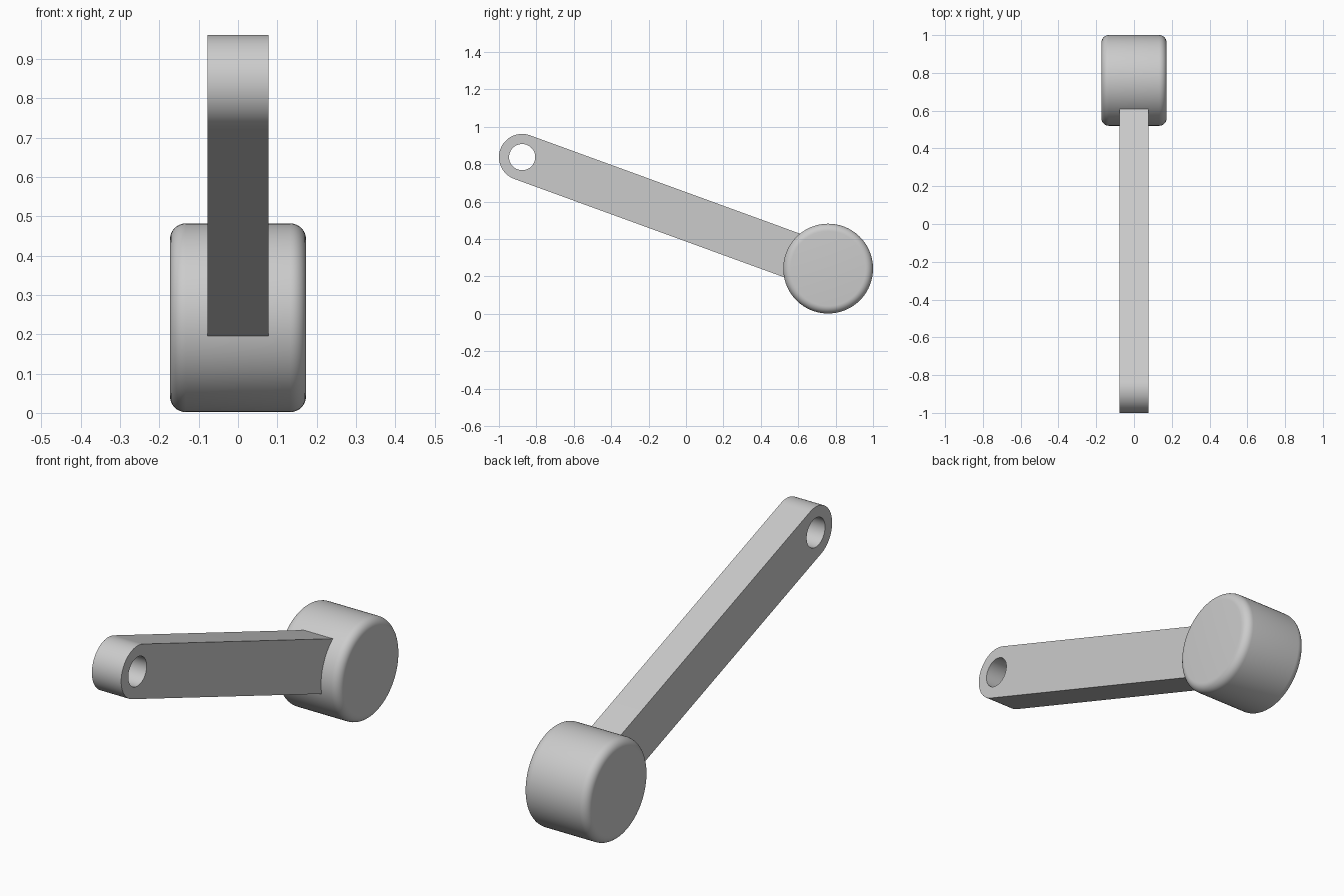
import bpy, bmesh
from math import sin, cos, pi, radians, hypot, atan2
from mathutils import Matrix

cube = bpy.data.objects.get("Cube")
if cube:
    bpy.data.objects.remove(cube, do_unlink=True)

# Key dimensions: (y, z) of the pivot eye and the weight
EYE = (-0.876, 0.838)
DRUM = (0.76, 0.242)
EYE_R, HOLE_R, ARM_HALF = 0.124, 0.07, 0.078
DRUM_R, DRUM_HALF, FILLET = 0.24, 0.173, 0.04

grey = bpy.data.materials.new("plain_grey")
grey.use_nodes = True
colour = (0.6, 0.6, 0.6, 1)
grey.diffuse_color = colour
grey.node_tree.nodes["Principled BSDF"].inputs["Base Color"].default_value = colour


def finish(obj):
    obj.data.materials.append(grey)
    bpy.ops.object.select_all(action="DESELECT")
    obj.select_set(True)
    bpy.context.view_layer.objects.active = obj
    bpy.ops.object.shade_smooth_by_angle(angle=radians(30))


def add_object(name, bm):
    bmesh.ops.recalc_face_normals(bm, faces=bm.faces)
    mesh = bpy.data.meshes.new(name)
    bm.to_mesh(mesh)
    bm.free()
    obj = bpy.data.objects.new(name, mesh)
    bpy.context.collection.objects.link(obj)
    return obj


# Arm: bar with a rounded, pierced end, drawn along local +y from the eye
length = hypot(DRUM[0] - EYE[0], DRUM[1] - EYE[1])
tilt = atan2(DRUM[1] - EYE[1], DRUM[0] - EYE[0])
outline = [(EYE_R * cos(a), EYE_R * sin(a))
           for a in (pi / 2 + pi * i / 32 for i in range(33))]
outline += [(length, -EYE_R), (length, EYE_R)]
hole = [(HOLE_R * cos(2 * pi * i / 48), HOLE_R * sin(2 * pi * i / 48)) for i in range(48)]

bm = bmesh.new()
edges = []
for loop in (outline, hole):
    verts = [bm.verts.new((-ARM_HALF, y, z)) for y, z in loop]
    edges += [bm.edges.new((verts[i - 1], verts[i])) for i in range(len(verts))]
side = bmesh.ops.triangle_fill(bm, edges=edges, use_beauty=True)
faces = [g for g in side["geom"] if isinstance(g, bmesh.types.BMFace)]
wall = bmesh.ops.extrude_face_region(bm, geom=faces, use_keep_orig=True)
bmesh.ops.translate(bm, vec=(2 * ARM_HALF, 0, 0),
                    verts=[g for g in wall["geom"] if isinstance(g, bmesh.types.BMVert)])
arm = add_object("arm", bm)
arm.location = (0, *EYE)
arm.rotation_euler.x = tilt
finish(arm)

# Weight: drum across x with rounded rims
bm = bmesh.new()
bmesh.ops.create_cone(bm, cap_ends=True, segments=96, radius1=DRUM_R, radius2=DRUM_R,
                      depth=2 * DRUM_HALF, matrix=Matrix.Rotation(pi / 2, 4, "Y"))
rims = [e for e in bm.edges if abs(e.verts[0].co.x - e.verts[1].co.x) < FILLET]
bmesh.ops.bevel(bm, geom=rims, offset=FILLET, segments=8, profile=0.5, affect="EDGES")
drum = add_object("drum_weight", bm)
drum.location = (0, *DRUM)
finish(drum)
